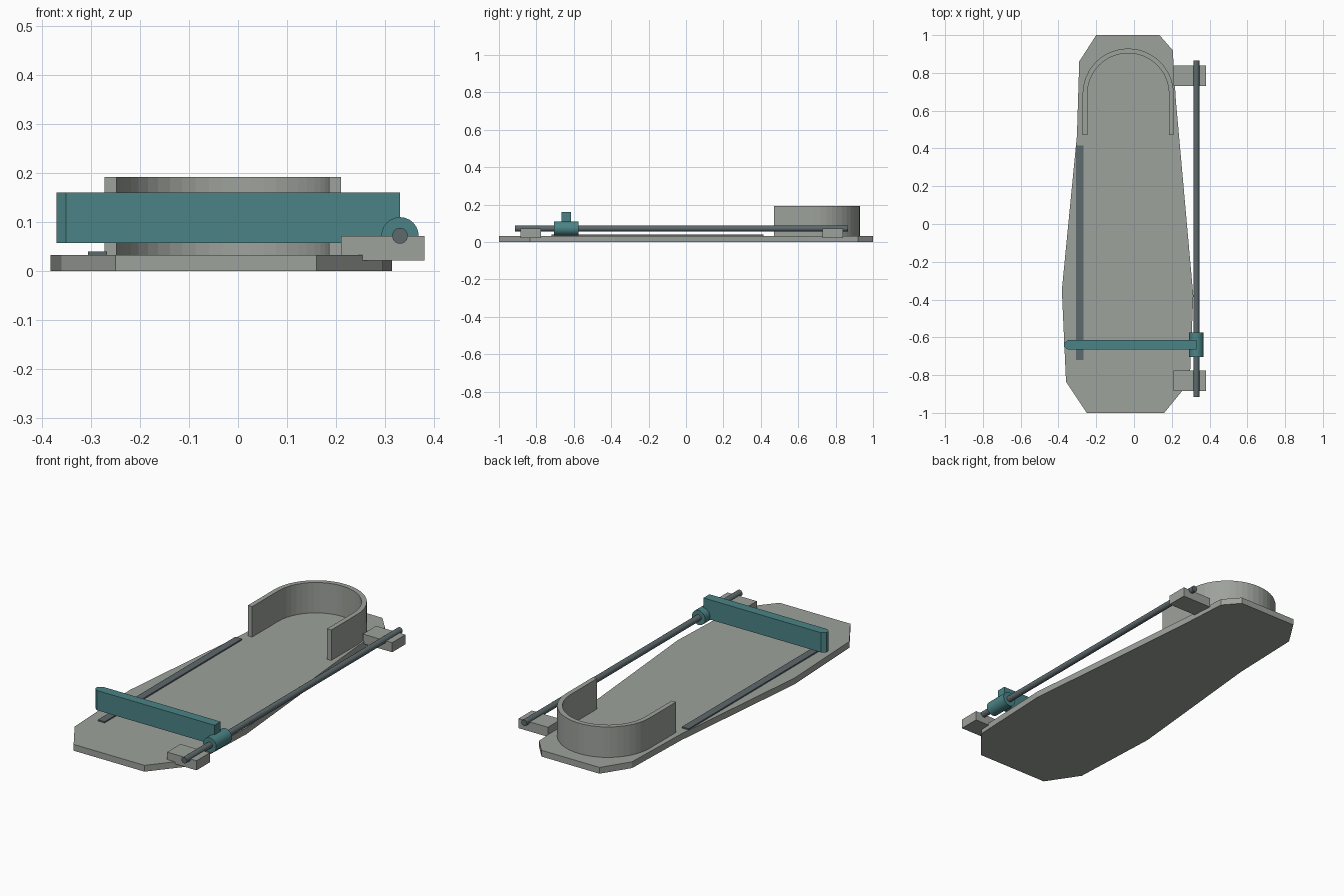
import bpy, bmesh, math

if "Cube" in bpy.data.objects:
    bpy.data.objects.remove(bpy.data.objects["Cube"])


def material(name, rgb):
    m = bpy.data.materials.new(name)
    m.diffuse_color = (*rgb, 1)
    m.use_nodes = True
    m.node_tree.nodes["Principled BSDF"].inputs["Base Color"].default_value = m.diffuse_color
    return m


STONE = material("warm_grey", (0.34, 0.36, 0.33))
STEEL = material("dark_steel", (0.11, 0.14, 0.15))
TEAL = material("teal", (0.07, 0.23, 0.24))


def prism(name, outline, z0, z1, mat):
    """Extrude a closed xy outline from z0 to z1."""
    bm = bmesh.new()
    face = bm.faces.new([bm.verts.new((x, y, z0)) for x, y in outline])
    top = bmesh.ops.extrude_face_region(bm, geom=[face])["geom"]
    bmesh.ops.translate(bm, vec=(0, 0, z1 - z0),
                        verts=[v for v in top if isinstance(v, bmesh.types.BMVert)])
    bmesh.ops.recalc_face_normals(bm, faces=bm.faces)
    mesh = bpy.data.meshes.new(name)
    bm.to_mesh(mesh)
    bm.free()
    mesh.materials.append(mat)
    obj = bpy.data.objects.new(name, mesh)
    bpy.context.collection.objects.link(obj)
    return obj


def box(name, x0, x1, y0, y1, z0, z1, mat):
    return prism(name, [(x0, y0), (x1, y0), (x1, y1), (x0, y1)], z0, z1, mat)


def cylinder_y(name, radius, x, z, y0, y1, mat):
    bpy.ops.mesh.primitive_cylinder_add(
        vertices=24, radius=radius, depth=y1 - y0,
        location=(x, (y0 + y1) / 2, z), rotation=(math.pi / 2, 0, 0))
    obj = bpy.context.object
    obj.name = name
    obj.data.materials.append(mat)
    bpy.ops.object.shade_smooth_by_angle(angle=math.radians(35))
    return obj


# Foot-shaped base plate
prism("base_plate", [
    (-0.25, -1), (0.16, -1), (0.295, -0.835), (0.314, -0.38), (0.222, 0.65),
    (0.205, 0.92), (0.135, 1), (-0.2, 1), (-0.29, 0.86), (-0.302, 0.47),
    (-0.382, -0.35), (-0.36, -0.835)], 0, 0.033, STONE)

# U-shaped heel cup
CX, CY, LEG_END, STEPS = -0.031, 0.688, 0.47, 24


def u_path(r):
    arc = [(CX + r * math.cos(math.pi * i / STEPS), CY + r * math.sin(math.pi * i / STEPS))
           for i in range(STEPS + 1)]
    return [(CX + r, LEG_END)] + arc + [(CX - r, LEG_END)]


prism("heel_cup", u_path(0.241) + u_path(0.216)[::-1], 0.03, 0.192, STONE)

# Inlaid measuring strip
box("measuring_strip", -0.306, -0.267, -0.72, 0.415, 0.03, 0.04, STEEL)

# Side rail and its two mounting blocks
AX, AZ = 0.33, 0.072
cylinder_y("slide_rail", 0.016, AX, AZ, -0.915, 0.865, STEEL)
for name, y in (("front_rail_mount", -0.83), ("rear_rail_mount", 0.785)):
    box(name, 0.21, 0.38, y - 0.055, y + 0.055, 0.022, 0.072, STONE)

# Sliding collar and cross bar with a chamfered free end
cylinder_y("slide_collar", 0.038, AX, AZ, -0.705, -0.575, TEAL)
BY = -0.64
prism("toe_bar", [
    (AX, BY - 0.025), (AX, BY + 0.025), (-0.35, BY + 0.025),
    (-0.37, BY + 0.01), (-0.37, BY - 0.01), (-0.35, BY - 0.025)], 0.057, 0.16, TEAL)
